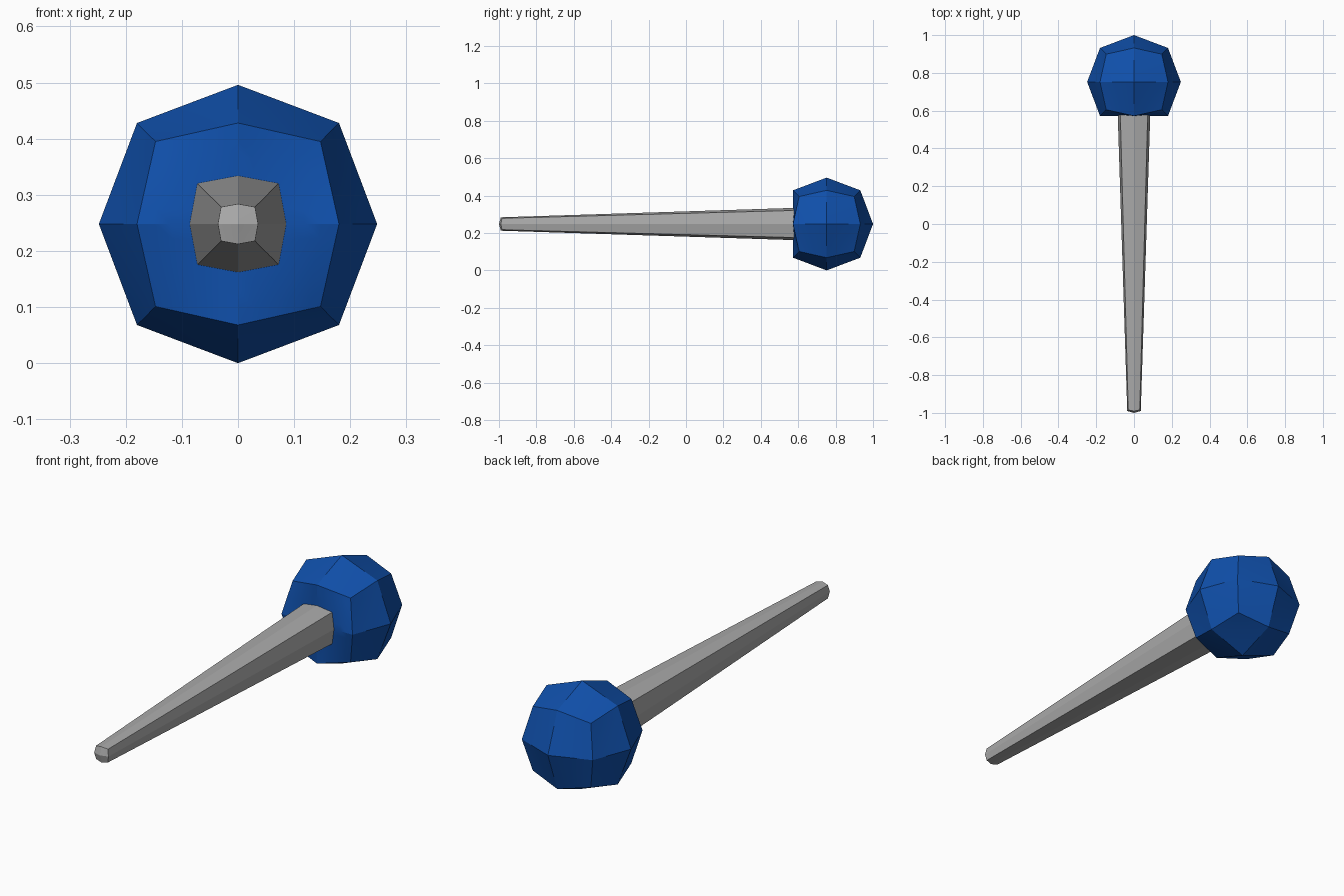
import bpy, bmesh, math

cube = bpy.data.objects.get("Cube")
if cube:
    bpy.data.objects.remove(cube, do_unlink=True)


def material(name, rgb):
    m = bpy.data.materials.new(name)
    m.use_nodes = True
    m.diffuse_color = (*rgb, 1)
    bsdf = m.node_tree.nodes["Principled BSDF"]
    bsdf.inputs["Base Color"].default_value = (*rgb, 1)
    bsdf.inputs["Roughness"].default_value = 0.6
    return m


def rounded_block(name, place, mat):
    """Cube split into 2x2 quads per side, moved by place(), then refined to curved patches."""
    bm = bmesh.new()
    bmesh.ops.create_cube(bm, size=2)
    bmesh.ops.subdivide_edges(bm, edges=bm.edges[:], cuts=1, use_grid_fill=True)
    for v in bm.verts:
        v.co = place(*[round(c) for c in v.co])
    bmesh.ops.subdivide_edges(bm, edges=bm.edges[:], cuts=5, use_grid_fill=True)
    bmesh.ops.recalc_face_normals(bm, faces=bm.faces[:])
    mesh = bpy.data.meshes.new(name)
    bm.to_mesh(mesh)
    bm.free()
    mesh.materials.append(mat)
    ob = bpy.data.objects.new(name, mesh)
    bpy.context.collection.objects.link(ob)
    bpy.ops.object.select_all(action='DESELECT')
    ob.select_set(True)
    bpy.context.view_layer.objects.active = ob
    bpy.ops.object.shade_smooth_by_angle(angle=math.radians(15))
    return ob


CENTRE_Z = 0.248
HEAD_Y = 0.752


# Head: side centres, edge middles and corners each get their own reach
def head_point(x, y, z):
    reach = {0: 0, 1: 0.248, 2: 0.18, 3: 0.147}[abs(x) + abs(y) + abs(z)]
    if (x, y, z) == (0, -1, 0):     # flattened side where the handle enters
        reach = 0.18
    return (x * reach, HEAD_Y + y * reach, CENTRE_Z + z * reach)


# Handle: tapered from the head to a slightly domed tip
def handle_point(x, y, z):
    ring = abs(x) + abs(z)
    shape = (0, 1, 0.84)[ring]
    yy = {-1: -1 + (0, 0.01, 0.016)[ring], 0: -0.2, 1: 0.62}[y]
    r = (0.036 + (0.086 - 0.036) * (yy + 0.985) / 1.56) * shape
    return (x * r, yy, CENTRE_Z + z * r)


rounded_block("head", head_point, material("blue", (0.005, 0.08, 0.41)))
rounded_block("handle", handle_point, material("grey", (0.40, 0.40, 0.40)))
